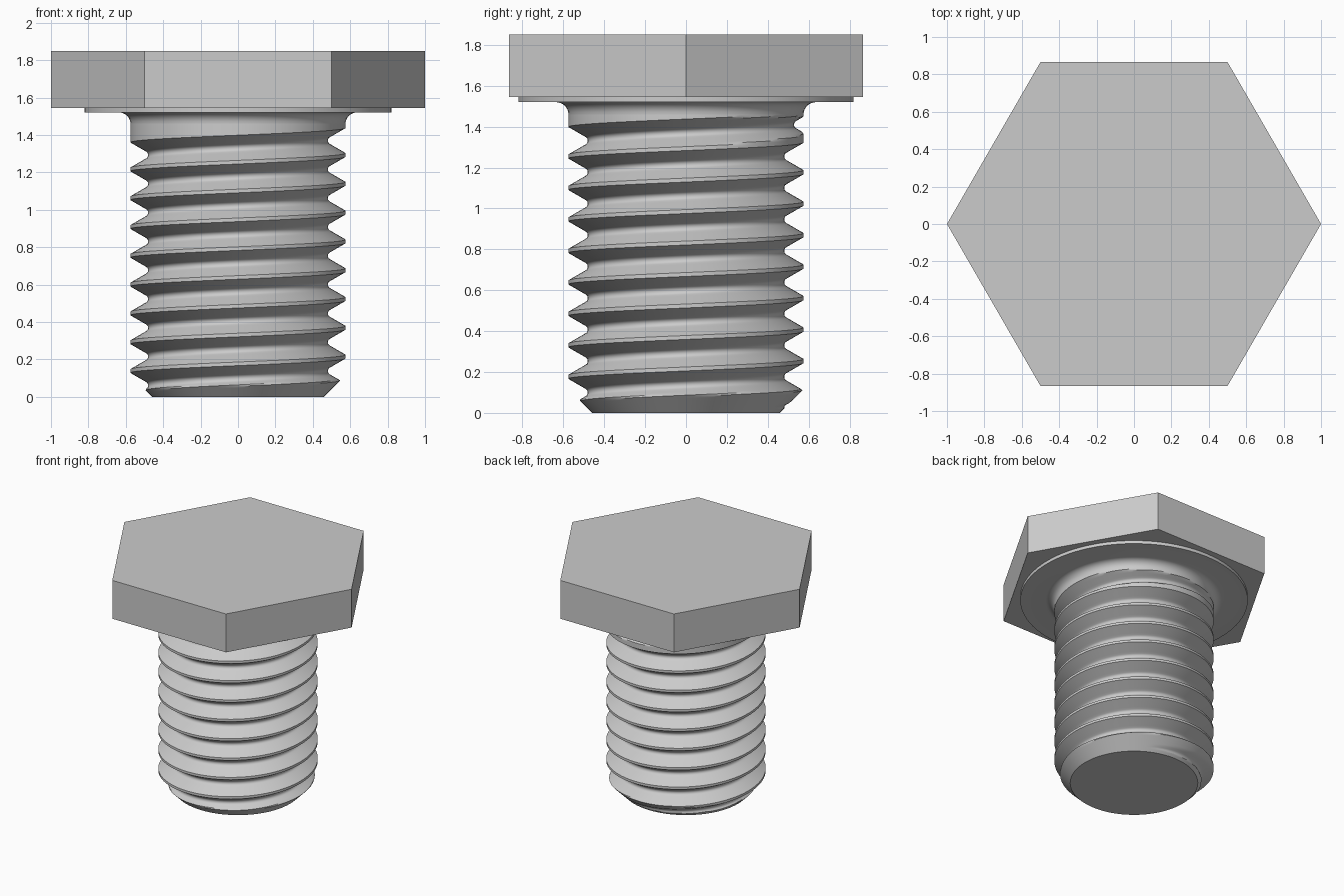
import bpy
import bmesh
from math import pi, sin, cos, sqrt, floor

cube = bpy.data.objects.get("Cube")
if cube:
    bpy.data.objects.remove(cube, do_unlink=True)

# Single plain steel colour
steel = bpy.data.materials.new("steel_grey")
steel.use_nodes = True
COLOUR = (0.6, 0.6, 0.6, 1)
steel.diffuse_color = COLOUR
steel.node_tree.nodes["Principled BSDF"].inputs["Base Color"].default_value = COLOUR

SEGMENTS = 96
PITCH = 0.154
CREST = 0.575                 # outer thread radius
ROOT_ROUND = 0.0223           # rounding radius in the groove
GROOVE_HALF = PITCH * 7 / 16  # half width of the groove at the crest
DEPTH = GROOVE_HALF * sqrt(3) - ROOT_ROUND
GROOVE_Z = 0.292              # groove centre at angle zero
SHANK_TOP = 1.46
HEAD_BOTTOM, HEAD_TOP = 1.545, 1.85


def make_object(name, bm, smooth=True):
    bmesh.ops.recalc_face_normals(bm, faces=bm.faces)
    mesh = bpy.data.meshes.new(name)
    bm.to_mesh(mesh)
    bm.free()
    mesh.materials.append(steel)
    obj = bpy.data.objects.new(name, mesh)
    bpy.context.collection.objects.link(obj)
    if smooth:
        bpy.ops.object.select_all(action='DESELECT')
        obj.select_set(True)
        bpy.context.view_layer.objects.active = obj
        bpy.ops.object.shade_smooth_by_angle(angle=pi / 6)
    return obj


def skin(bm, columns):
    """Join neighbouring columns of vertices with quads."""
    for a, b in zip(columns, columns[1:]):
        for j in range(len(a) - 1):
            bm.faces.new((a[j], b[j], b[j + 1], a[j + 1]))
    bmesh.ops.remove_doubles(bm, verts=bm.verts, dist=1e-5)


def shank_radius(z, angle):
    """Thread with rounded root, run-out below the head and end chamfer."""
    offset = z - GROOVE_Z - PITCH * angle / (2 * pi)
    d = offset - PITCH * floor(offset / PITCH + 0.5)
    centre = z - d
    if abs(d) < ROOT_ROUND * cos(pi / 6):
        r = CREST - DEPTH + ROOT_ROUND - sqrt(ROOT_ROUND ** 2 - d * d)
    else:
        r = CREST - (GROOVE_HALF - abs(d)) * sqrt(3)
    r += max(0, centre - 1.375) * 1.4
    return min(r, CREST, 0.46 + z)


# Threaded shank: one helical strip clipped to the shank height
half = [0, 0.005, 0.01, 0.015, 0.0193]
half += [0.0193 + (GROOVE_HALF - 0.0193) * i / 6 for i in range(1, 7)]
half.append(PITCH / 2)
offsets = [-d for d in reversed(half[1:])] + half
bm = bmesh.new()
columns = []
for step in range(-3 * SEGMENTS, 9 * SEGMENTS + 1):
    angle = 2 * pi * step / SEGMENTS
    column = []
    for d in offsets:
        z = GROOVE_Z + PITCH * step / SEGMENTS + d
        z = min(max(z, 0), SHANK_TOP)
        r = shank_radius(z, angle)
        column.append(bm.verts.new((r * cos(angle), r * sin(angle), z)))
    columns.append(column)
skin(bm, columns)
rim = [e for e in bm.edges if e.is_boundary and all(v.co.z < 1e-5 for v in e.verts)]
bmesh.ops.edgeloop_fill(bm, edges=rim)
make_object("threaded_shank", bm)

# Fillet under the head, flowing into the round bearing face
FILLET = 0.06
profile = [(CREST + FILLET * (1 - cos(a)), SHANK_TOP + FILLET * sin(a))
           for a in [pi / 2 * i / 8 for i in range(9)]]
profile += [(0.82, SHANK_TOP + FILLET), (0.82, HEAD_BOTTOM)]
bm = bmesh.new()
columns = []
for step in range(SEGMENTS + 1):
    a = 2 * pi * step / SEGMENTS
    columns.append([bm.verts.new((r * cos(a), r * sin(a), z)) for r, z in profile])
skin(bm, columns)
make_object("bearing_collar", bm)

# Hexagonal head
bm = bmesh.new()
ring = [bm.verts.new((cos(i * pi / 3), sin(i * pi / 3), HEAD_BOTTOM)) for i in range(6)]
base = bm.faces.new(ring)
top = bmesh.ops.extrude_face_region(bm, geom=[base], use_keep_orig=True)["geom"]
bmesh.ops.translate(bm, vec=(0, 0, HEAD_TOP - HEAD_BOTTOM),
                    verts=[v for v in top if isinstance(v, bmesh.types.BMVert)])
make_object("hex_head", bm, smooth=False)
